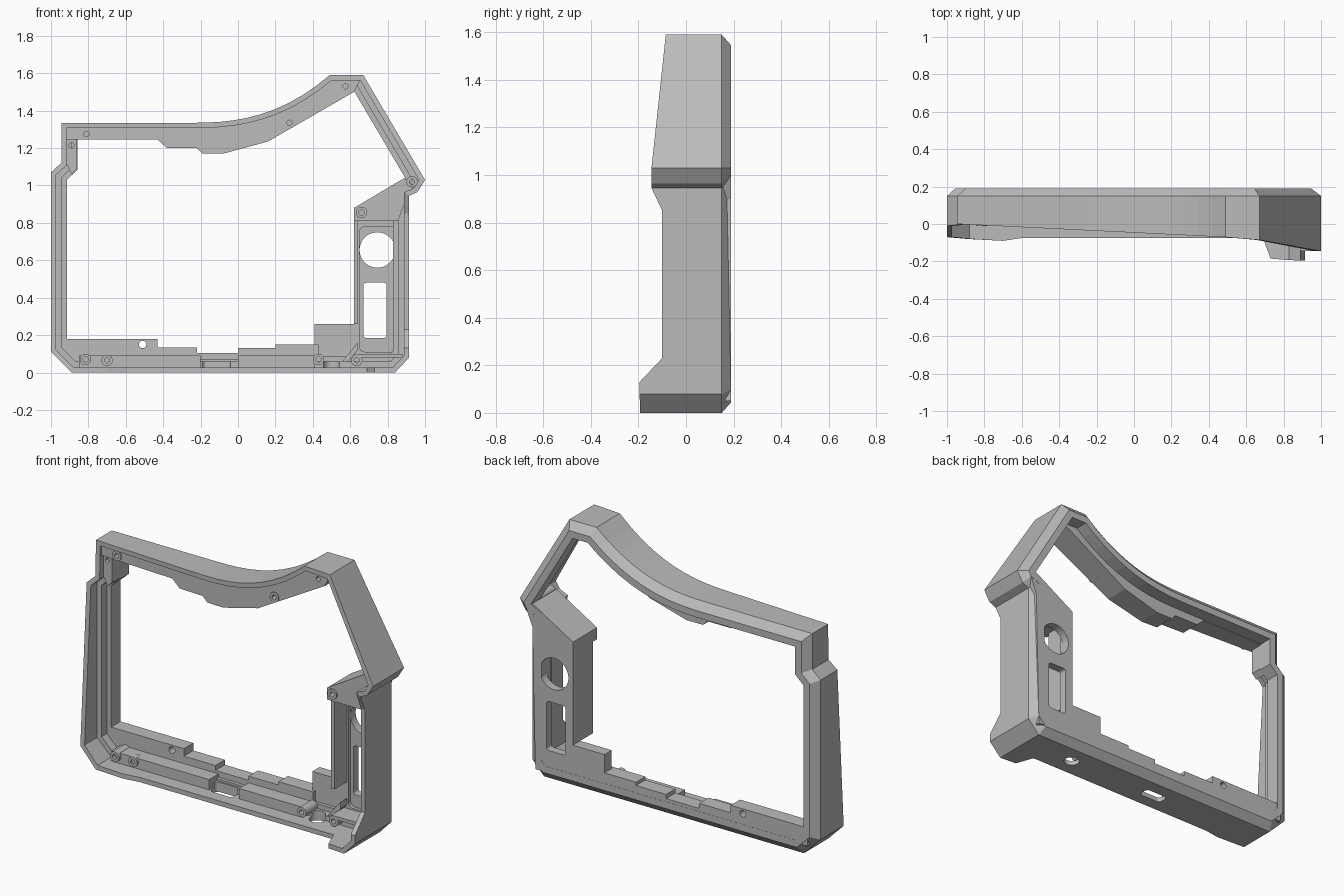
import bpy, bmesh, math
from mathutils import Vector

cube = bpy.data.objects.get("Cube")
if cube:
    bpy.data.objects.remove(cube)

grey = bpy.data.materials.new("plain_grey")
grey.use_nodes = True
grey.diffuse_color = (0.5, 0.5, 0.5, 1)
grey.node_tree.nodes["Principled BSDF"].inputs["Base Color"].default_value = (0.5, 0.5, 0.5, 1)


def finish(name, bm):
    bmesh.ops.recalc_face_normals(bm, faces=bm.faces)
    mesh = bpy.data.meshes.new(name)
    bm.to_mesh(mesh)
    bm.free()
    mesh.materials.append(grey)
    obj = bpy.data.objects.new(name, mesh)
    bpy.context.collection.objects.link(obj)
    return obj


def loft(name, rings):
    """Skin a closed chain of closed rings (a torus-like shell)."""
    bm = bmesh.new()
    loops = [[bm.verts.new(p) for p in ring] for ring in rings]
    n = len(loops[0])
    for a, b in zip(loops, loops[1:] + loops[:1]):
        for i in range(n):
            j = (i + 1) % n
            bm.faces.new((a[i], a[j], b[j], b[i]))
    return finish(name, bm)


def prism(name, pts, y0, y1):
    """Extrude an x-z polygon from y0 (number or function of x) to y1."""
    front = y0 if callable(y0) else (lambda x: y0)
    bm = bmesh.new()
    a = [bm.verts.new((x, front(x), z)) for x, z in pts]
    b = [bm.verts.new((x, y1, z)) for x, z in pts]
    bm.faces.new(a)
    bm.faces.new(b[::-1])
    for i in range(len(pts)):
        j = (i + 1) % len(pts)
        bm.faces.new((a[i], b[i], b[j], a[j]))
    return finish(name, bm)


def box(name, x0, x1, z0, z1, y0, y1):
    return prism(name, [(x0, z0), (x1, z0), (x1, z1), (x0, z1)], y0, y1)


def circle(x, z, r, n=24):
    return [(x + r * math.cos(math.tau * i / n), z + r * math.sin(math.tau * i / n)) for i in range(n)]


def round_rect(x0, x1, z0, z1, r):
    pts = []
    for k, (cx, cz) in enumerate([(x1 - r, z1 - r), (x0 + r, z1 - r), (x0 + r, z0 + r), (x1 - r, z0 + r)]):
        for s in range(5):
            a = math.pi / 2 * (k + s / 4)
            pts.append((cx + r * math.cos(a), cz + r * math.sin(a)))
    return pts


def cut(obj, cutters):
    """Subtract the cutters, bake the result and delete them."""
    for c in cutters:
        c.hide_render = True
        mod = obj.modifiers.new("cut", 'BOOLEAN')
        mod.operation = 'DIFFERENCE'
        mod.solver = 'EXACT'
        mod.object = c
    dg = bpy.context.evaluated_depsgraph_get()
    mesh = bpy.data.meshes.new_from_object(obj.evaluated_get(dg))
    obj.modifiers.clear()
    obj.data = mesh
    for c in cutters:
        bpy.data.objects.remove(c)


def inset(pts, d):
    """Mitred inward offset of a counter-clockwise polygon."""
    out = []
    for i, p in enumerate(pts):
        p, q, r = Vector(p), Vector(pts[i - 1]), Vector(pts[(i + 1) % len(pts)])
        e, f = (p - q).normalized(), (r - p).normalized()
        n, m = Vector((-e.y, e.x)), Vector((-f.y, f.x))
        out.append(tuple(p + (n + m) * d / (1 + n.dot(m))))
    return out


def top_front(x):
    return -0.0465 - 0.049 * x


def top_curve(x):
    return 1.335 + 0.255 * (max(0, x + 0.25) / 0.74) ** 2.5


# Outer outline with the front edge depth at each corner
sweep = [0.49 - 0.74 * i / 10 for i in range(11)]
outline = [(-1, .11, -.07), (-.89, 0, -.08), (-.7, 0, -.09), (-.6, 0, -.075),
           (.69, 0, -.075), (.73, 0, -.185), (.84, 0, -.193), (.915, .08, -.195),
           (.915, .13, -.195), (.915, .23, -.1), (.915, .85, -.1), (.915, .945, -.145),
           (.96, .965, -.145), (1, 1.03, -.145), (.67, 1.59, -.085)]
outline += [(x, top_curve(x), top_front(x)) for x in sweep]
outline += [(-.945, 1.335, 0), (-.945, 1.12, -.005), (-1, 1.07, -.01)]
flat = [(x, z) for x, z, y in outline]
depth = [y for x, z, y in outline]


def ring(d, y):
    ys = depth if y is None else [y] * len(flat)
    return [(x, yy, z) for (x, z), yy in zip(inset(flat, d), ys)]


# Main shell: outer wall, back chamfer, rim, stepped inside and front lip
frame = loft("outer_frame", [ring(0, None), ring(0, .15), ring(.045, .19), ring(.086, .19),
                             ring(.086, .1), ring(.058, .1), ring(.058, .05),
                             ring(.028, .05), ring(.028, None)])

# Stepped back plate along the bottom
bottom_plate = prism("bottom_back_plate", [
    (-.94, .07), (.43, .07), (.43, .15), (.2, .15), (.2, .13), (0, .13), (0, .105),
    (-.22, .105), (-.22, .135), (-.43, .135), (-.43, .18), (-.94, .18)], .1, .189)
cut(bottom_plate, [prism("screw_cutter", circle(-.51, .15, .02), 0, .3)])

# Control panel with round and slotted openings
panel = prism("control_panel", [(.41, .05), (.87, .05), (.89, .9), (.93, 1.0), (.89, 1.04),
                                (.62, .88), (.62, .26), (.41, .26)], .12, .189)
cut(panel, [prism("pocket_cutter", round_rect(.65, .845, .11, .78, .03), 0, .14),
            prism("round_cutter", circle(.745, .655, .095, 40), 0, .3),
            prism("slot_cutter", round_rect(.67, .795, .185, .48, .015), 0, .3)])

# Panel side wall, foot rib and the angled shelf above
box("panel_side_wall", .62, .642, .26, .86, 0, .13)
box("panel_foot_rib", .62, .88, .08, .1, 0, .13)
prism("panel_corner_rib", [(.55, .05), (.58, .05), (.64, .12), (.64, .16)], .06, .13)
shelf = prism("angled_shelf", [(.62, .81), (.855, .81), (.9, .93), (.94, 1.0), (.89, 1.04), (.62, .88)], -.04, .13)
cut(shelf, [prism("screw_cutter", circle(.66, .855, .014), -.2, .05)])

# Top bar with hanging tabs
upper = [(x, top_curve(x) - .025) for x in sweep]
top_bar = prism("top_bar", [
    (-.925, 1.31), (-.925, 1.245), (-.43, 1.245), (-.38, 1.2), (-.22, 1.2), (-.19, 1.17),
    (-.08, 1.17), (.16, 1.235), (.62, 1.5), (.655, 1.57), (.5, 1.57)] + upper,
    lambda x: top_front(x) + .015, .11)
cut(top_bar, [prism("screw_cutter", circle(x, z, .014), -.2, .05)
              for x, z in [(-.81, 1.275), (.275, 1.335), (.575, 1.53)]])

# Upper corner block beside the top bar
corner = prism("corner_block", [(-.925, 1.13), (-.89, 1.06), (-.86, 1.09), (-.86, 1.25), (-.925, 1.25)], .03, .12)
cut(corner, [prism("screw_cutter", circle(-.89, 1.215, .014), -.2, .08)])

# Bottom rails on either side of the centre notch
rails = [box("left_rail", 0, .41, .015, .09, .01, .12),
         box("right_rail", -.85, -.2, .015, .09, .01, .12)]
box("centre_bridge", -.2, 0, .015, .07, .08, .12)

# Ports through the underside
bm = bmesh.new()
bmesh.ops.create_cone(bm, cap_ends=True, segments=28, radius1=.045, radius2=.045, depth=.16)
bmesh.ops.translate(bm, verts=bm.verts, vec=(.5, .04, 0))
port = finish("port_cutter", bm)
bm = bmesh.new()
bottom_slot = [bm.verts.new((x, y, -.1)) for x, y in round_rect(-.19, -.04, .0, .07, .02)]
face = bm.faces.new(bottom_slot)
top = bmesh.ops.extrude_face_region(bm, geom=[face])
bmesh.ops.translate(bm, vec=(0, 0, .18), verts=[v for v in top["geom"] if isinstance(v, bmesh.types.BMVert)])
cut(frame, [port, finish("bottom_slot_cutter", bm)])

# Screw bosses
for i, (x, z, y0, y1) in enumerate([(-.815, .07, -.01, .1), (.43, .07, -.01, .1),
                                    (-.7, .065, 0, .05), (.635, .065, 0, .1),
                                    (-.81, 1.275, .002, .05), (.275, 1.335, -.05, .02),
                                    (.66, .855, -.05, 0), (.93, 1.02, -.05, .1)]):
    outer, inner = circle(x, z, .03), circle(x, z, .014)
    loft("screw_boss_%d" % (i + 1), [[(a, y, b) for a, b in c] for c, y in
                                     [(outer, y0), (outer, y1), (inner, y1), (inner, y0)]])
